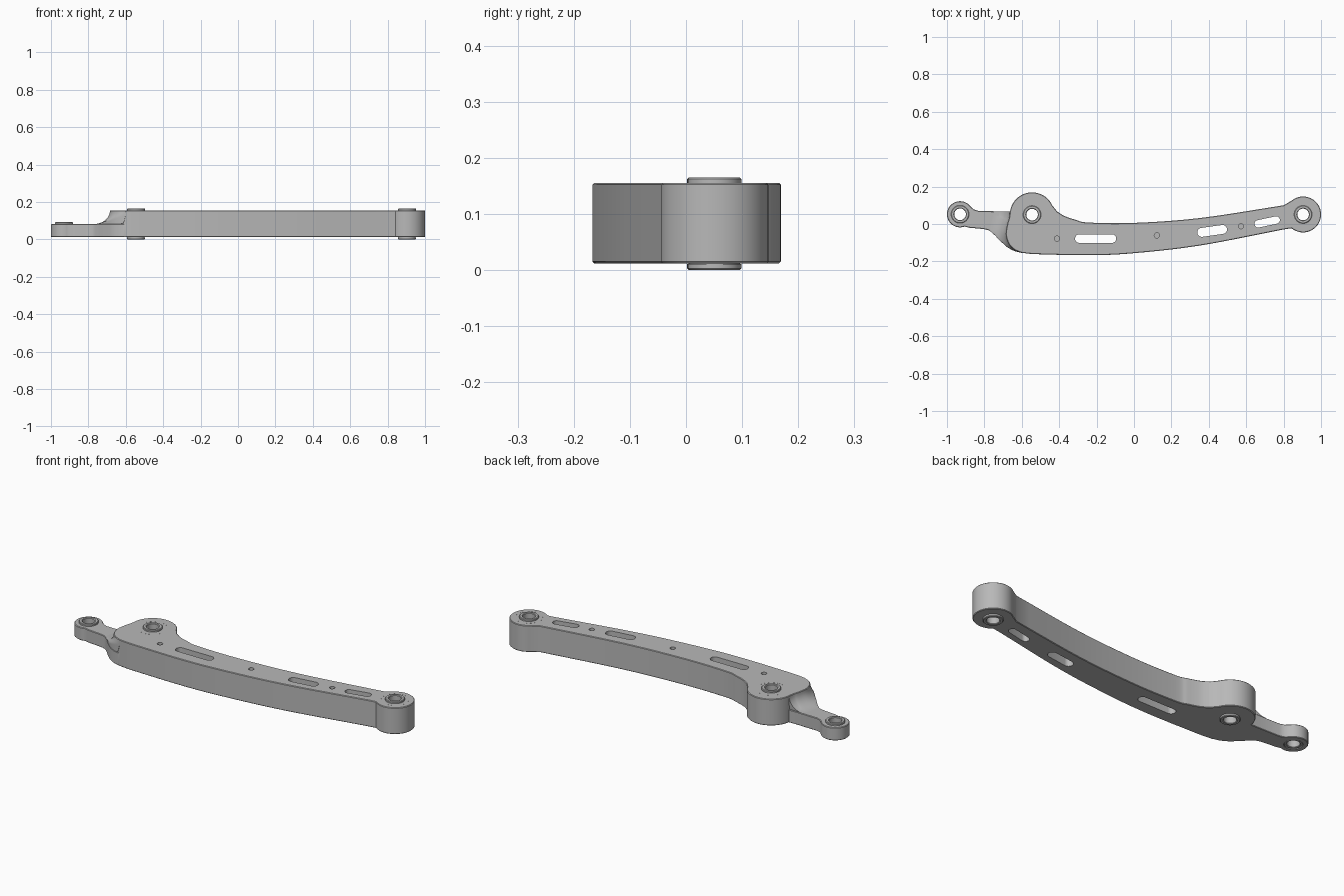
import bpy, bmesh, math
from mathutils import Vector

if "Cube" in bpy.data.objects:
    bpy.data.objects.remove(bpy.data.objects["Cube"], do_unlink=True)

metal = bpy.data.materials.new("grey metal")
metal.use_nodes = True
GREY = (0.48, 0.48, 0.48, 1)
metal.diffuse_color = GREY
metal.node_tree.nodes["Principled BSDF"].inputs["Base Color"].default_value = GREY

BOTTOM, NECK, TOP = 0.012, 0.082, 0.155
CHAMFER = 0.003
EYE, PIVOT, END = (-0.93, 0.052), (-0.545, 0.05), (0.904, 0.051)
BORE = 0.0455


def arc(c, r, a0, a1, n=32):
    angles = [math.radians(a0 + (a1 - a0) * i / n) for i in range(n + 1)]
    return [Vector((c[0] + r * math.cos(a), c[1] + r * math.sin(a))) for a in angles]


def circle(c, r, n=40):
    return arc(c, r, 0, 360, n)[:-1]


def spline(pts, n=5):
    """Smooth curve through the given points."""
    p = [Vector(q) for q in pts]
    p = [2 * p[0] - p[1]] + p + [2 * p[-1] - p[-2]]
    out = []
    for a, b, c, d in zip(p, p[1:], p[2:], p[3:]):
        for i in range(n):
            t = i / n
            out.append(0.5 * (2 * b + (c - a) * t + (2 * a - 5 * b + 4 * c - d) * t * t
                              + (3 * b - a - 3 * c + d) * t ** 3))
    return out + [p[-2]]


def inset(loop, d):
    """Move a counter-clockwise closed loop inwards."""
    out = []
    for i, p in enumerate(loop):
        t = (loop[(i + 1) % len(loop)] - loop[i - 1]).normalized()
        out.append(p + Vector((-t.y, t.x)) * d)
    return out


def bridge(bm, levels):
    """Wall through a stack of (loop, height) rings; returns the rings."""
    rings = [[bm.verts.new((q[0], q[1], z)) for q in pts] for pts, z in levels]
    n = len(rings[0])
    for lo, hi in zip(rings, rings[1:]):
        for i in range(n):
            j = (i + 1) % n
            bm.faces.new((lo[i], lo[j], hi[j], hi[i]))
    return rings


def loft(bm, levels):
    rings = bridge(bm, levels)
    bm.faces.new(rings[0][::-1])
    bm.faces.new(rings[-1])


def cap(bm, rings):
    """Flat face bounded by the first ring, with the others as holes."""
    edges = [bm.edges.get((r[i - 1], r[i])) for r in rings for i in range(len(r))]
    bmesh.ops.triangle_fill(bm, edges=edges, use_beauty=True, normal=(0, 0, 1))


def finish(name, bm):
    bmesh.ops.recalc_face_normals(bm, faces=bm.faces)
    mesh = bpy.data.meshes.new(name)
    bm.to_mesh(mesh)
    bm.free()
    mesh.materials.append(metal)
    ob = bpy.data.objects.new(name, mesh)
    bpy.context.collection.objects.link(ob)
    bpy.ops.object.select_all(action='DESELECT')
    ob.select_set(True)
    bpy.context.view_layer.objects.active = ob
    bpy.ops.object.shade_smooth_by_angle(angle=math.radians(30))


def plate(name, outline, z1, through, blind=()):
    """Chamfered slab with through holes and blind holes in its top."""
    bm = bmesh.new()
    small = inset(outline, CHAMFER)
    outer = bridge(bm, [(small, BOTTOM), (outline, BOTTOM + CHAMFER),
                        (outline, z1 - CHAMFER), (small, z1)])
    holes = [bridge(bm, [(h, BOTTOM), (h, z1)]) for h in through]
    pits = [bridge(bm, [(h, z1 - 0.04), (h, z1)]) for h in blind]
    for pit in pits:
        bm.faces.new(pit[0])
    cap(bm, [outer[0]] + [h[0] for h in holes])
    cap(bm, [outer[-1]] + [h[-1] for h in holes + pits])
    finish(name, bm)


def slot(c, length, r, degrees):
    a = math.radians(degrees)
    d = Vector((math.cos(a), math.sin(a))) * (length / 2 - r)
    c = Vector(c)
    return (arc(c + d, r, degrees - 90, degrees + 90, 12)
            + arc(c - d, r, degrees + 90, degrees + 270, 12))


# Main arm: plan outline with slots, blind holes and bushing bores
step_edge = spline([(-0.668, 0.03), (-0.677, 0), (-0.685, -0.055), (-0.67, -0.105),
                    (-0.64, -0.137), (-0.6, -0.154)], 4)
outline = step_edge + spline([(-0.56, -0.159), (-0.5, -0.162), (-0.235, -0.167), (0, -0.156),
                              (0.353, -0.115), (0.8, -0.029)])
outline += arc(END, 0.096, 230, 490, 48)
outline += spline([(0.8, 0.1), (0.353, 0.032), (0, 0.006), (-0.245, 0.008),
                   (-0.31, 0.022), (-0.37, 0.042), (-0.41, 0.066)])
outline += arc(PIVOT, 0.119, 25, 178, 36)

slots = [slot((-0.205, -0.078), 0.22, 0.023, 0), slot((0.418, -0.037), 0.16, 0.024, 8),
         slot((0.712, 0.011), 0.138, 0.02, 12)]
pits = [circle(c, 0.014, 20) for c in ((-0.412, -0.078), (0.122, -0.061), (0.572, -0.012))]
plate("arm", outline, TOP, slots + [circle(PIVOT, BORE), circle(END, BORE)], pits)

# Thin neck with its end eye
lower = spline([(-0.88, -0.02), (-0.79, -0.03), (-0.755, -0.05), (-0.72, -0.085),
                (-0.68, -0.122), (-0.64, -0.144), (-0.6, -0.154)])
UPPER = 0.067
neck = arc(EYE, 0.07, 40, 290) + lower + [
    Vector(p) for p in ((-0.61, 0), (-0.64, UPPER), (-0.7, UPPER), (-0.83, 0.07), (-0.857, 0.078))]
plate("neck", neck, NECK, [circle(EYE, BORE)])


# Concave fillet between the neck and the full height, kept within the neck's plan
def within_neck(p):
    for a, b in zip(lower, lower[1:]):
        if a.x <= p.x <= b.x:
            floor = a.y + (b.y - a.y) * (p.x - a.x) / (b.x - a.x)
            return Vector((p.x, min(max(p.y, floor), UPPER)))
    return p


path = [Vector((-0.664, 0.09)), Vector((-0.664, 0.06))] + step_edge
levels = []
STEPS = 10
REACH, RISE = 0.085, TOP - CHAMFER - NECK
for k in range(STEPS + 1):
    a = math.pi / 2 * (1 - k / STEPS)
    d = REACH * (1 - math.cos(a))
    ring = []
    for i, p in enumerate(path):
        t = (path[min(i + 1, len(path) - 1)] - path[max(i - 1, 0)]).normalized()
        ring.append(within_neck(p + Vector((t.y, -t.x)) * d))
    ring += [Vector((-0.58, -0.14)), Vector((-0.62, 0.06))]
    levels.append((ring, NECK + RISE * (1 - math.sin(a))))
bm = bmesh.new()
loft(bm, levels)
finish("neck_fillet", bm)


# Bushings: flanged tubes, turned from a chamfered cross-section
def bushing(name, c, z0, z1, low):
    b, wide, thin = 0.003, 0.048, 0.011
    section = [(0.034, z0), (low - b, z0), (low, z0 + b), (low, z0 + thin), (BORE, z0 + thin),
               (BORE, z1 - thin), (wide, z1 - thin), (wide, z1 - b), (wide - b, z1),
               (0.034, z1), (0.031, z1 - b), (0.031, z0 + b)]
    bm = bmesh.new()
    rings = [[bm.verts.new((p.x, p.y, z)) for p in circle(c, r)] for r, z in section]
    for p, q in zip(rings, rings[1:] + rings[:1]):
        for i in range(len(p)):
            bm.faces.new((p[i - 1], p[i], q[i], q[i - 1]))
    finish(name, bm)


bushing("neck_bushing", EYE, BOTTOM + 0.002, 0.092, BORE - 0.0002)
bushing("pivot_bushing", PIVOT, 0.0, 0.165, 0.048)
bushing("end_bushing", END, 0.0, 0.165, 0.048)

# Fine ring of raised dashes around the two large bushings
for name, c, r in (("pivot_dashes", PIVOT, 0.074), ("end_dashes", END, 0.068)):
    bm = bmesh.new()
    for a in range(0, 360, 18):
        dash = arc(c, r + 0.001, a, a + 9, 4) + arc(c, r - 0.001, a + 9, a, 4)
        loft(bm, [(dash, TOP - 0.001), (dash, TOP + 0.0005)])
    finish(name, bm)
